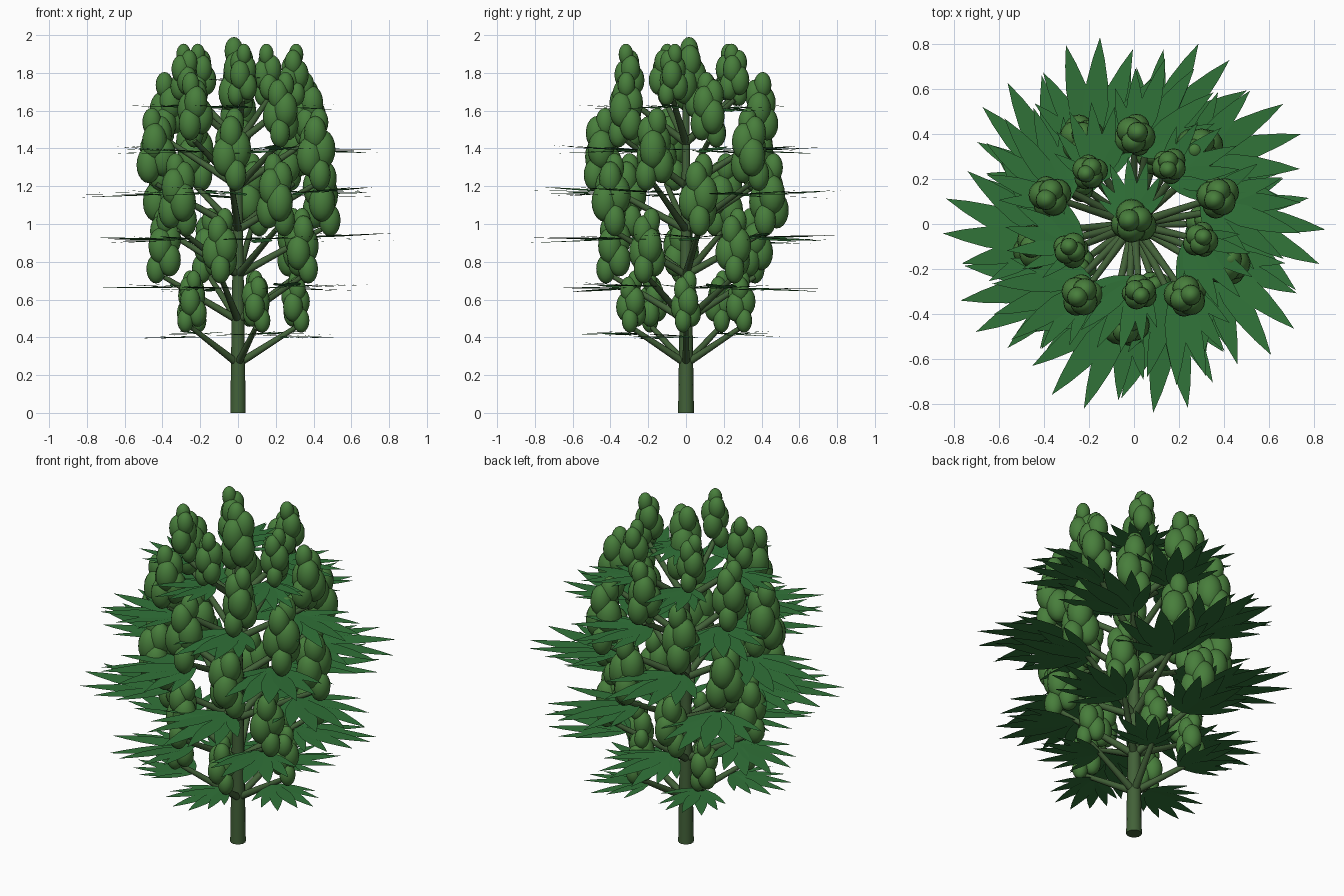
import bpy, bmesh, math, random
from mathutils import Vector, Matrix

if "Cube" in bpy.data.objects:
    bpy.data.objects.remove(bpy.data.objects["Cube"])

random.seed(4)


def material(name, rgb):
    m = bpy.data.materials.new(name)
    m.diffuse_color = (*rgb, 1)
    m.use_nodes = True
    m.node_tree.nodes["Principled BSDF"].inputs["Base Color"].default_value = m.diffuse_color
    return m


STEM = material("stem_green", (0.055, 0.12, 0.04))
LEAF = material("leaf_green", (0.03, 0.17, 0.04))
BUD = material("bud_green", (0.065, 0.21, 0.045))


def finish(name, bm, mat, smooth=True):
    me = bpy.data.meshes.new(name)
    bm.to_mesh(me)
    bm.free()
    for p in me.polygons:
        p.use_smooth = smooth and len(p.vertices) < 8
    me.materials.append(mat)
    ob = bpy.data.objects.new(name, me)
    bpy.context.collection.objects.link(ob)
    return ob


def add_rod(bm, a, b, r1, r2, sides=10):
    d = b - a
    mat = Matrix.Translation((a + b) / 2) @ d.to_track_quat('Z', 'Y').to_matrix().to_4x4()
    bmesh.ops.create_cone(bm, cap_ends=True, segments=sides, radius1=r1, radius2=r2,
                          depth=d.length, matrix=mat)


def add_fan(bm, base, heading, length, count=7):
    """Nearly flat fan of pointed leaflets, longest in the middle."""
    half = count // 2
    for i in range(-half, half + 1):
        ang = heading + math.radians(17) * i
        size = length * (1, 0.96, 0.82, 0.66)[abs(i)]
        tilt = random.uniform(-0.05, 0.06)
        out = Vector((math.cos(ang), math.sin(ang), tilt))
        side = Vector((-math.sin(ang), math.cos(ang), random.uniform(-0.06, 0.06)))
        left, right = [], []
        for t, w in ((0, 0.012), (0.2, 0.07), (0.42, 0.105), (0.62, 0.09), (0.82, 0.05)):
            p = base + out * size * t
            left.append(bm.verts.new(p + side * w * size))
            right.append(bm.verts.new(p - side * w * size))
        tip = bm.verts.new(base + out * size)
        for k in range(4):
            bm.faces.new((right[k], right[k + 1], left[k + 1], left[k]))
        bm.faces.new((right[4], tip, left[4]))


def add_bud(bm, x, y, z, height, width, turn):
    """Stack of egg-shaped lumps winding around an upright axis."""
    lumps = 7
    for k in range(lumps):
        t = k / (lumps - 1)
        fat = 0.72 + 0.28 * math.sin(math.pi * min(1, t * 0.9 + 0.1))
        rx, rz = 0.36 * width * fat, 0.24 * height * fat
        off = width * 0.24 * (1 - 0.5 * t)
        a = turn + k * 2.4
        zc = z + rz + t * (height - 2 * rz)
        mat = Matrix.Translation((x + off * math.cos(a), y + off * math.sin(a), zc)) \
            @ Matrix.Diagonal((rx, rx, rz, 1))
        bmesh.ops.create_uvsphere(bm, u_segments=16, v_segments=10, radius=1, matrix=mat)


# Main stem
bm = bmesh.new()
add_rod(bm, Vector((0, 0, 0)), Vector((0, 0, 1.7)), 0.042, 0.016, 14)
finish("main_stem", bm, STEM)

# Six whorls of five branches, each with a leaf fan and a bud cluster
TIERS = ((0.26, 0.41, 0.68), (0.49, 0.67, 0.88), (0.73, 0.92, 1.0),
         (0.97, 1.16, 1.0), (1.20, 1.39, 0.88), (1.43, 1.61, 0.68))
branches, fans, buds = bmesh.new(), bmesh.new(), bmesh.new()
for i, (z0, zf, s) in enumerate(TIERS):
    for j in range(5):
        a = math.radians(40.5 * i + 72 * j)
        d = Vector((math.cos(a), math.sin(a), 0))
        rf, rb = 0.35 * s, 0.445 * s
        end = d * rb + Vector((0, 0, z0 + (zf - z0) * rb / rf))
        add_rod(branches, Vector((0, 0, z0)), end, 0.021, 0.013)
        add_fan(fans, d * rf + Vector((0, 0, zf + random.uniform(-0.01, 0.01))),
                a - math.radians(35), 0.53 * s)
        add_bud(buds, end.x, end.y, zf + 0.015, 0.44 * s ** 0.75,
                0.195 * s ** 0.7, random.uniform(0, 6.28))

# Crown at the stem tip
add_fan(fans, Vector((0, 0, 1.77)), math.radians(95), 0.3)
add_bud(buds, 0, 0.01, 1.56, 0.43, 0.19, 1.0)

finish("branches", branches, STEM)
finish("leaf_fans", fans, LEAF, smooth=False)
finish("bud_clusters", buds, BUD)
